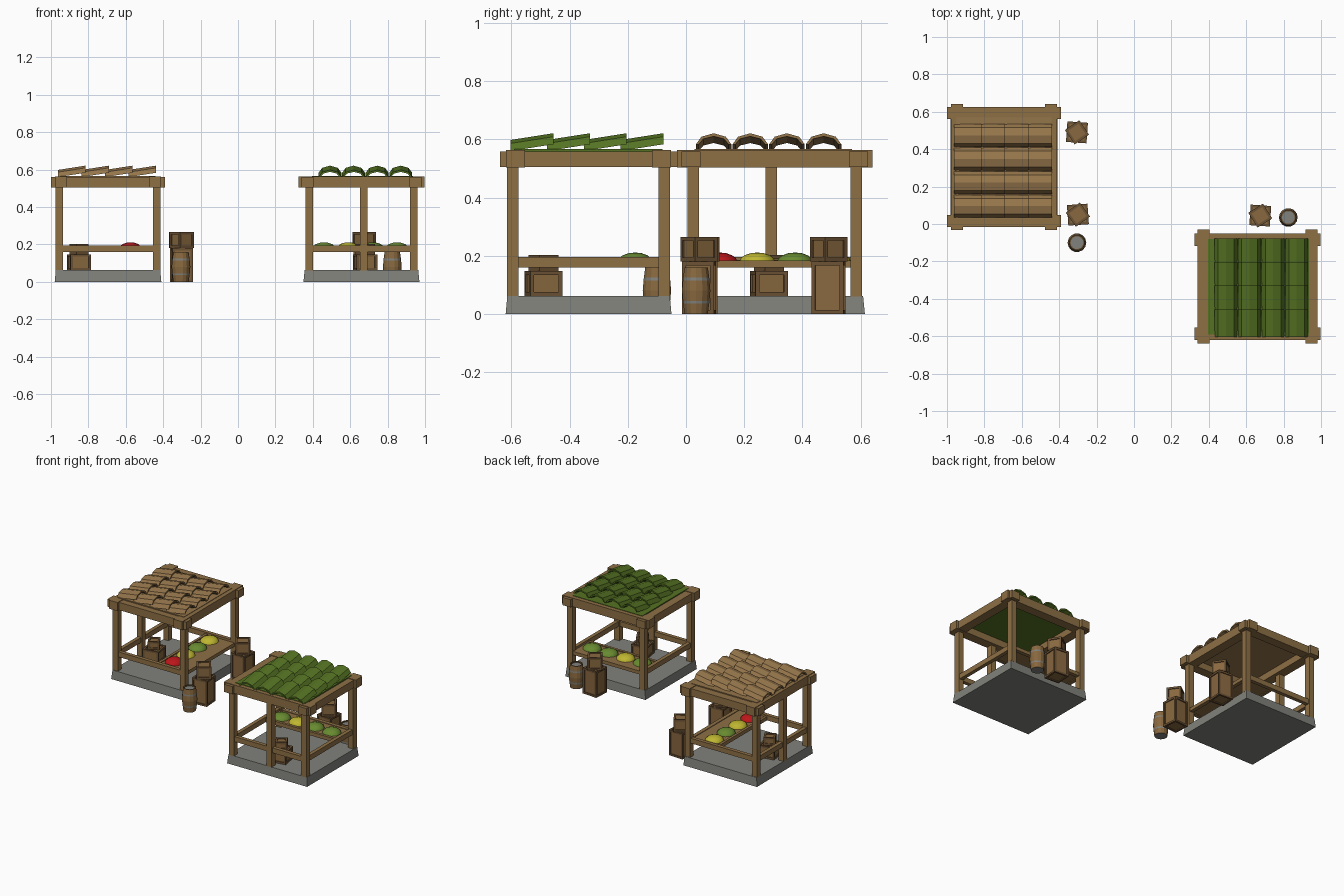
import bpy, bmesh, math
from mathutils import Matrix, Vector

cube = bpy.data.objects.get("Cube")
if cube:
    bpy.data.objects.remove(cube, do_unlink=True)


def material(name, r, g, b):
    m = bpy.data.materials.new(name)
    m.use_nodes = True
    m.diffuse_color = (r, g, b, 1)
    m.node_tree.nodes["Principled BSDF"].inputs["Base Color"].default_value = (r, g, b, 1)
    return m


WOOD = material("wood", 0.27, 0.16, 0.06)
ROOF_BROWN = material("brown_roof", 0.30, 0.18, 0.07)
ROOF_GREEN = material("green_roof", 0.09, 0.17, 0.016)
CRATE = material("crate_panel", 0.25, 0.14, 0.05)
FRAME = material("crate_frame", 0.15, 0.085, 0.035)
STONE = material("grey_stone", 0.22, 0.22, 0.20)
RED = material("red_produce", 0.50, 0.008, 0.01)
YELLOW = material("yellow_produce", 0.52, 0.47, 0.03)
GREEN = material("green_produce", 0.14, 0.26, 0.03)


def finish(name, bm, mats, world, smooth=False):
    bmesh.ops.recalc_face_normals(bm, faces=bm.faces)
    me = bpy.data.meshes.new(name)
    bm.to_mesh(me)
    bm.free()
    for m in mats:
        me.materials.append(m)
    for p in me.polygons:
        p.use_smooth = smooth
    ob = bpy.data.objects.new(name, me)
    ob.matrix_world = world
    bpy.context.scene.collection.objects.link(ob)
    return ob


def box(bm, lo, hi, mat=0):
    """Axis-aligned box between two corners."""
    lo, hi = Vector(lo), Vector(hi)
    m = Matrix.Translation((lo + hi) / 2) @ Matrix.Diagonal((*(hi - lo), 1))
    verts = bmesh.ops.create_cube(bm, size=1, matrix=m)["verts"]
    for f in {f for v in verts for f in v.link_faces}:
        f.material_index = mat
    return verts


def spot(x, y, z=0, turn=0):
    return Matrix.Translation((x, y, z)) @ Matrix.Rotation(math.radians(turn), 4, 'Z')


def crate(name, world, size, height):
    """Panelled box with a raised bar along every edge."""
    bm = bmesh.new()
    h, t, inset = size / 2, 0.013, 0.006
    box(bm, (-h + inset, -h + inset, inset), (h - inset, h - inset, height - inset))
    for sx in (0, 1):
        for sy in (0, 1):
            x, y = -h + sx * (size - t), -h + sy * (size - t)
            z = sy * (height - t)
            box(bm, (x, y, 0), (x + t, y + t, height), 1)
            zx = sx * (height - t)
            box(bm, (-h + t, y, zx), (h - t, y + t, zx + t), 1)
            box(bm, (x, -h + t, z), (x + t, h - t, z + t), 1)
    finish(name, bm, [CRATE, FRAME], world)


def crate_stack(name, world, low, turn):
    crate(name + "_lower", world, 0.11, low)
    crate(name + "_upper", world @ spot(0, 0, low, turn), 0.093, 0.085)


def barrel(name, world):
    """Bulging staves, two hoops, dark rim and recessed lid."""
    bm = bmesh.new()
    profile = [(0.041, 0), (0.046, 0.035), (0.047, 0.045), (0.05, 0.08),
               (0.047, 0.115), (0.046, 0.125), (0.041, 0.16),
               (0.034, 0.16), (0.034, 0.152)]
    n, rings = 14, []
    for r, z in profile:
        rings.append([bm.verts.new((r * math.cos(k * math.tau / n),
                                    r * math.sin(k * math.tau / n), z)) for k in range(n)])
    for i, (a, b) in enumerate(zip(rings, rings[1:])):
        for k in range(n):
            f = bm.faces.new((a[k], a[k - 1], b[k - 1], b[k]))
            f.material_index = 1 if i in (1, 4) else 2 if i > 5 else 0
    bm.faces.new(rings[0]).material_index = 1
    bm.faces.new(rings[-1]).material_index = 1
    finish(name, bm, [CRATE, STONE, FRAME], world)


def tile(bm, x, y):
    """Arched roof tile, rising toward +x."""
    outer = [(-0.061, 0), (-0.042, 0.026), (0, 0.038), (0.042, 0.026), (0.061, 0)]
    inner = [(a * 0.84, b * 0.72) for a, b in reversed(outer)]
    ends = [[bm.verts.new((x + dx, y + a, z + b)) for a, b in outer + inner]
            for dx, z in ((0, 0.56), (0.147, 0.583))]
    n = len(ends[0])
    for k in range(n):
        bm.faces.new((ends[0][k - 1], ends[0][k], ends[1][k], ends[1][k - 1]))
    for e in ends:
        for k in range(4):
            bm.faces.new((e[k], e[k + 1], e[n - 2 - k], e[n - 1 - k]))


def stall(side, world, roof, produce, shelf_x):
    # stone floor, slightly narrower on top
    bm = bmesh.new()
    for v in box(bm, (-0.285, -0.31, 0), (0.285, 0.31, 0.062)):
        if v.co.z > 0.03:
            v.co.x *= 0.98
            v.co.y *= 0.98
    finish(side + "_floor", bm, [STONE], world)

    # four corner posts and a middle post
    bm = bmesh.new()
    for x, y in [(sx * 0.26, sy * 0.28) for sx in (-1, 1) for sy in (-1, 1)] + [(-0.26, -0.012)]:
        box(bm, (x - 0.02, y - 0.02, 0.06), (x + 0.02, y + 0.02, 0.515))
    finish(side + "_posts", bm, [WOOD], world)

    # crossing top beams
    bm = bmesh.new()
    for s in (-1, 1):
        box(bm, (-0.305, s * 0.288 - 0.032, 0.505), (0.305, s * 0.288 + 0.032, 0.559))
        box(bm, (s * 0.251 - 0.033, -0.336, 0.503), (s * 0.251 + 0.033, 0.336, 0.563))
    finish(side + "_top_beams", bm, [WOOD], world)

    # low rails on all sides
    bm = bmesh.new()
    for s in (-1, 1):
        box(bm, (-0.25, s * 0.28 - 0.013, 0.16), (0.25, s * 0.28 + 0.013, 0.195))
    box(bm, (-0.273, -0.27, 0.16), (-0.247, 0.27, 0.195))
    box(bm, (0.247, -0.27, 0.16), (0.273, 0.27, 0.184))
    finish(side + "_rails", bm, [WOOD], world)

    # counter shelf with an inner rail
    bm = bmesh.new()
    box(bm, (shelf_x - 0.065, -0.27, 0.165), (0.25, 0.27, 0.18))
    box(bm, (shelf_x - 0.08, -0.27, 0.16), (shelf_x - 0.062, 0.27, 0.186))
    finish(side + "_counter", bm, [WOOD], world)

    # heaps of produce
    for i, mat in enumerate(produce):
        bm = bmesh.new()
        m = Matrix.Translation((shelf_x, -0.19 + i * 0.13, 0.178)) @ Matrix.Diagonal((0.06, 0.062, 0.033, 1))
        bmesh.ops.create_uvsphere(bm, u_segments=12, v_segments=8, radius=1, matrix=m)
        bmesh.ops.bisect_plane(bm, geom=bm.verts[:] + bm.edges[:] + bm.faces[:], clear_inner=True,
                               plane_co=(0, 0, 0.179), plane_no=(0, 0, 1))
        finish(f"{side}_produce_{i + 1}", bm, [mat], world, True)

    # roof board and rows of arched tiles
    bm = bmesh.new()
    box(bm, (-0.255, -0.275, 0.55), (0.255, 0.265, 0.566))
    finish(side + "_roof_board", bm, [roof], world)
    bm = bmesh.new()
    for i in range(4):
        for j in range(4):
            tile(bm, -0.268 + i * 0.126, -0.21 + j * 0.126)
    finish(side + "_roof_tiles", bm, [roof], world)

    # crates kept inside
    crate(side + "_inner_crate_lower", world @ spot(-0.155, -0.02, 0.062, 10), 0.112, 0.085)
    crate(side + "_inner_crate_upper", world @ spot(-0.155, -0.02, 0.147, 30), 0.075, 0.055)


stall("brown_stall", spot(-0.695, 0.305), ROOF_BROWN, [RED, YELLOW, GREEN, YELLOW], 0.12)
stall("green_stall", spot(0.66, -0.335, 0, 90), ROOF_GREEN, [GREEN, GREEN, YELLOW, GREEN], 0.16)

# goods standing outside
crate_stack("near_crate", spot(-0.3, 0.05, 0, 4), 0.18, 32)
crate_stack("far_crate", spot(-0.305, 0.49, 0, -4), 0.18, 38)
crate_stack("back_crate", spot(0.675, 0.045, 0, -4), 0.18, 36)
barrel("brown_stall_barrel", spot(-0.305, -0.1))
barrel("green_stall_barrel", spot(0.825, 0.035))
